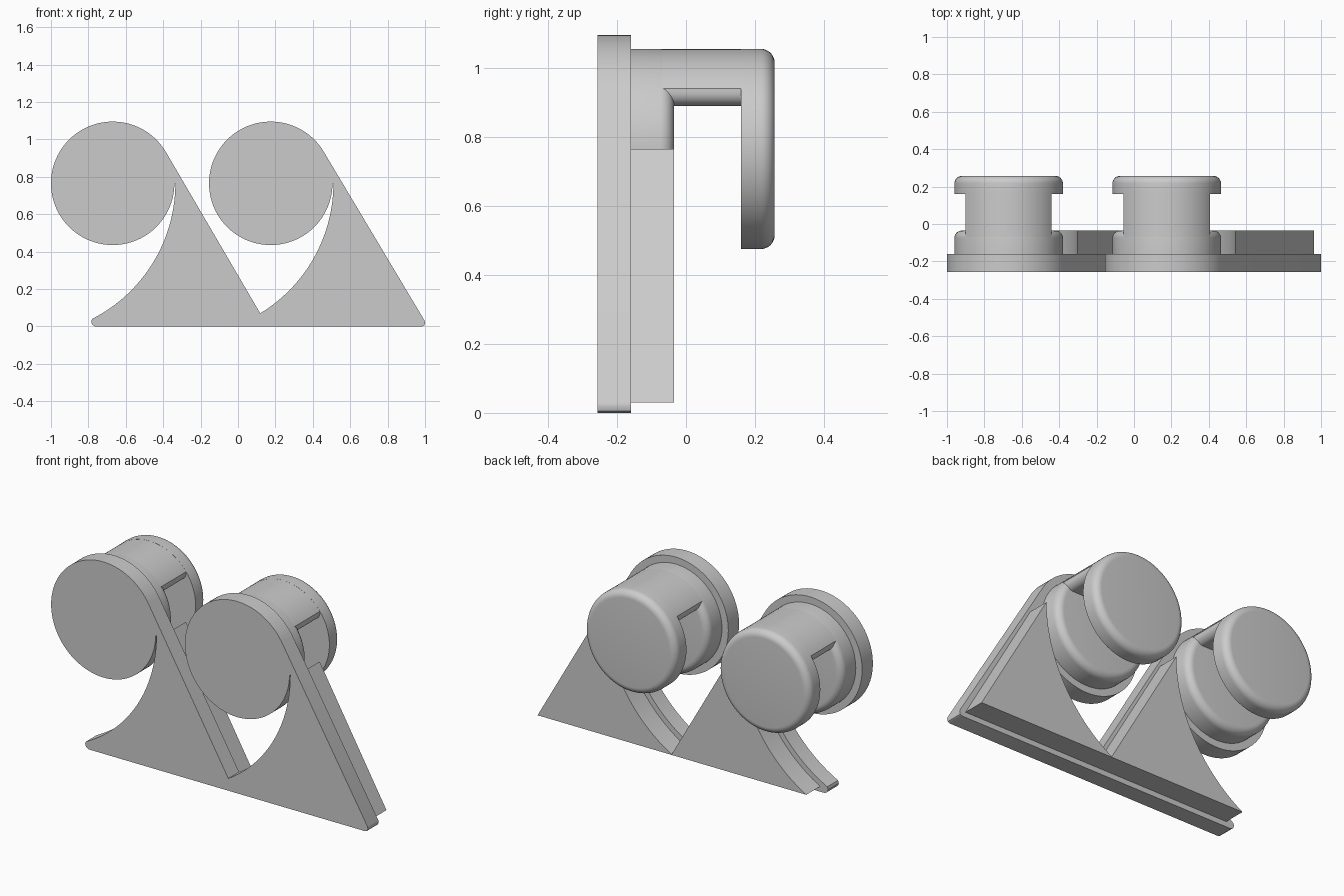
import bpy, bmesh
from math import sin, cos, pi, radians, sqrt, asin

cube = bpy.data.objects.get("Cube")
if cube:
    bpy.data.objects.remove(cube, do_unlink=True)

grey = bpy.data.materials.new("light grey")
grey.use_nodes = True
grey.diffuse_color = (0.6, 0.6, 0.6, 1)
grey.node_tree.nodes["Principled BSDF"].inputs["Base Color"].default_value = (0.6, 0.6, 0.6, 1)

CZ = 0.765                                   # height of every disc centre
CENTRES = {"right": -0.67, "left": 0.175}    # disc centre x for each unit
SWEEP = 0.478                                # large arc centre, left of the disc centre


def arc(cx, cz, r, a0, a1, n):
    """Points on an arc in the xz plane, angles in radians."""
    return [(cx + r * cos(a0 + (a1 - a0) * i / n),
             cz + r * sin(a0 + (a1 - a0) * i / n)) for i in range(n + 1)]


def extrude(name, outline, y0, y1, round_back=0):
    """Prism from an xz outline, optionally with a rounded back rim."""
    bm = bmesh.new()
    front = bm.faces.new([bm.verts.new((x, y0, z)) for x, z in outline])
    geo = bmesh.ops.extrude_face_region(bm, geom=[front])["geom"]
    back = [v for v in geo if isinstance(v, bmesh.types.BMVert)]
    bmesh.ops.translate(bm, verts=back, vec=(0, y1 - y0, 0))
    if round_back:
        rim = [e for e in bm.edges if all(abs(v.co.y - y1) < 1e-5 for v in e.verts)]
        bmesh.ops.bevel(bm, geom=rim, offset=round_back, segments=8,
                        profile=0.5, affect='EDGES')
    bmesh.ops.recalc_face_normals(bm, faces=bm.faces)
    mesh = bpy.data.meshes.new(name)
    bm.to_mesh(mesh)
    bm.free()
    mesh.materials.append(grey)
    obj = bpy.data.objects.new(name, mesh)
    bpy.context.collection.objects.link(obj)
    bpy.ops.object.select_all(action='DESELECT')
    obj.select_set(True)
    bpy.context.view_layer.objects.active = obj
    bpy.ops.object.shade_smooth_by_angle(angle=radians(30))
    return obj


def sweep_down(cx, r, z_end):
    """Concave edge running from beside the disc down to a height."""
    return arc(cx - SWEEP, CZ, r, 0, asin((z_end - CZ) / r), 32)


# Front plate: both discs and sails in a single outline
outline = [(-0.785, 0.025), (-0.78, 0.01), (-0.765, 0),
           (0.985, 0), (0.996, 0.006), (1.0, 0.018), (0.998, 0.03)]
for side, z_end in (("left", 0.07), ("right", 0.04)):
    cx = CENTRES[side]
    outline += arc(cx, CZ, 0.33, radians(30), radians(359), 96)
    outline += sweep_down(cx, 0.813, z_end)
extrude("front_plate", outline, -0.257, -0.16)

for side, cx in CENTRES.items():
    # Raised sail on the back of the plate
    sail = sweep_down(cx, 0.843, 0.03) + [(cx + 0.787, 0.03)]
    extrude(side + "_back_sail", sail, -0.165, -0.035)

    # Inner and outer flanges with rounded back rims
    circle = arc(cx, CZ, 0.29, 0, 2 * pi, 96)[:-1]
    extrude(side + "_inner_flange", circle, -0.165, -0.035, 0.04)
    extrude(side + "_outer_flange", circle, 0.16, 0.257, 0.04)

    # Bridge: upper slice of the disc with rounded lower corners
    half, floor, rad = 0.23, 0.89, 0.04
    r = 0.2895
    a = asin(sqrt(r * r - half * half) / r)
    bridge = arc(cx, CZ, r, a, pi - a, 48)
    bridge += arc(cx - half + rad, floor + rad, rad, pi, 1.5 * pi, 8)
    bridge += arc(cx + half - rad, floor + rad, rad, 1.5 * pi, 2 * pi, 8)
    extrude(side + "_bridge", bridge, -0.1, 0.2)
